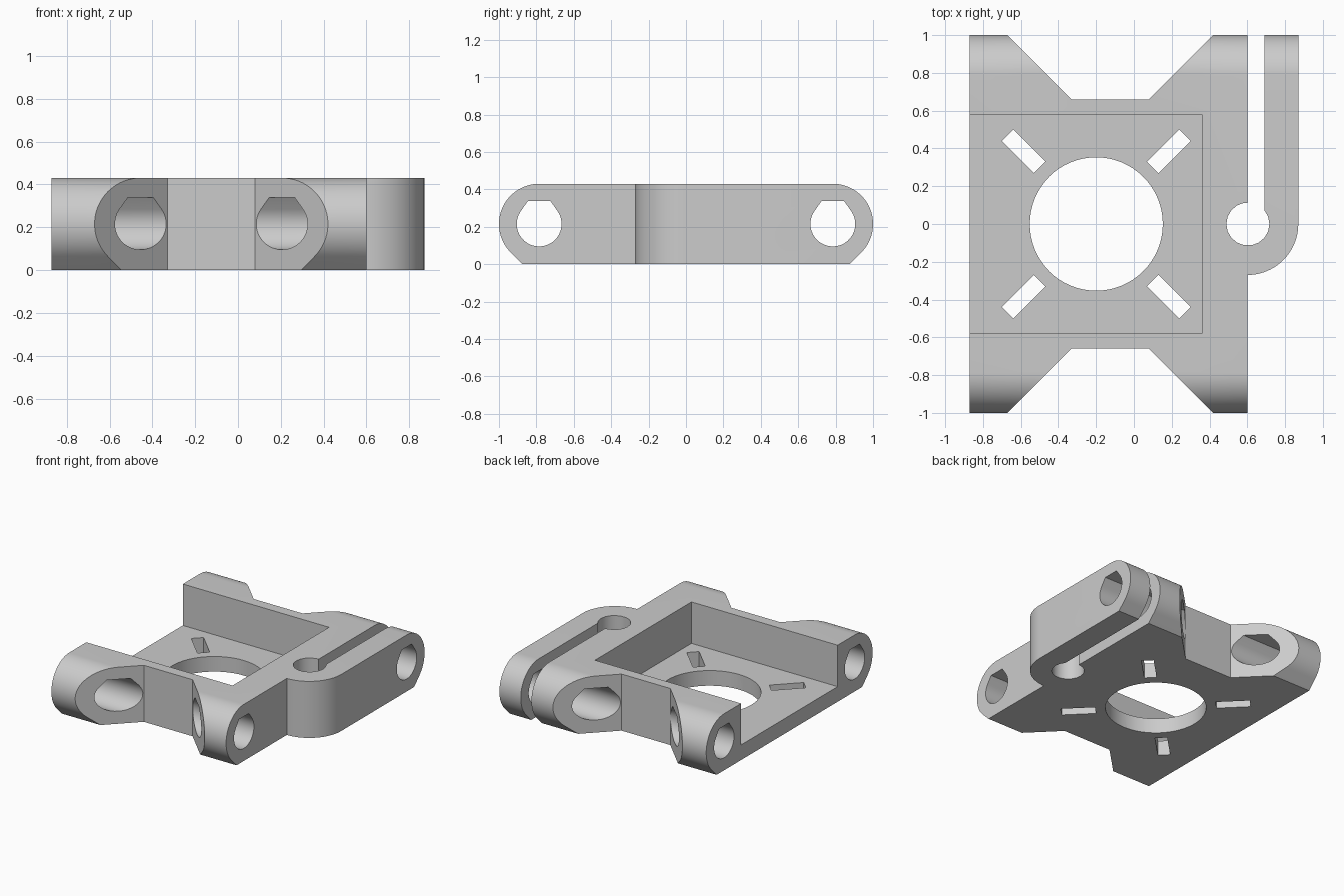
import bpy, bmesh
from math import cos, sin, pi, radians
from mathutils import Matrix, Vector

if "Cube" in bpy.data.objects:
    bpy.data.objects.remove(bpy.data.objects["Cube"])

HEIGHT = 0.43
FLOOR = 0.115
MID = HEIGHT / 2
ROD_Y = 1 - MID

grey = bpy.data.materials.new("plain grey")
grey.use_nodes = True
colour = (0.6, 0.6, 0.6, 1)
grey.diffuse_color = colour
grey.node_tree.nodes["Principled BSDF"].inputs["Base Color"].default_value = colour


def arc(cx, cy, r, start, end, steps):
    angles = [radians(start + (end - start) * i / steps) for i in range(steps + 1)]
    return [(cx + r * cos(a), cy + r * sin(a)) for a in angles]


def circle(cx, cy, r, steps):
    return arc(cx, cy, r, 0, 360, steps)[:-1]


def box(x0, y0, x1, y1):
    return [(x0, y0), (x1, y0), (x1, y1), (x0, y1)]


def prism(name, points, low, high, along_x=False):
    """Extrude a 2D outline along z, or a (y, z) outline along x."""
    bm = bmesh.new()
    place = (lambda p: (low, p[0], p[1])) if along_x else (lambda p: (p[0], p[1], low))
    face = bm.faces.new([bm.verts.new(place(p)) for p in points])
    grown = bmesh.ops.extrude_face_region(bm, geom=[face])["geom"]
    shift = Vector((high - low, 0, 0)) if along_x else Vector((0, 0, high - low))
    bmesh.ops.translate(bm, vec=shift, verts=[g for g in grown if isinstance(g, bmesh.types.BMVert)])
    bmesh.ops.recalc_face_normals(bm, faces=bm.faces)
    mesh = bpy.data.meshes.new(name)
    bm.to_mesh(mesh)
    bm.free()
    mesh.materials.append(grey)
    obj = bpy.data.objects.new(name, mesh)
    bpy.context.collection.objects.link(obj)
    return obj


def combine(target, tool, operation="DIFFERENCE"):
    mod = target.modifiers.new(operation, "BOOLEAN")
    mod.operation, mod.solver, mod.object = operation, "EXACT", tool
    bpy.context.view_layer.objects.active = target
    bpy.ops.object.modifier_apply(modifier=mod.name)
    bpy.data.objects.remove(tool)


# Plan outline: four arms with angled notches and the clamp jaw on the left
notch = [(-0.87, 1), (-0.67, 1), (-0.33, 0.66), (0.08, 0.66), (0.42, 1)]
front = [(x, -y) for x, y in notch] + [(0.6, -1)]
jaw = arc(0.6, 0, 0.27, -90, 0, 20)
bracket = prism("clamp_bracket", front + jaw + [(0.87, 1)] + notch[::-1], 0, HEIGHT)

# Side profile: round ends that run into a 45 degree slope underneath
end = arc(ROD_Y, MID, MID, -45, 90, 30)
foot = ROD_Y + MID * (2 ** 0.5 - 1)
half = [(foot, 0)] + end
profile = half + [(-y, z) for y, z in half[::-1]]
combine(bracket, prism("side_profile", profile, -1, 1, True), "INTERSECT")

# Rod holes along x, with flat-topped roofs
for side in (-1, 1):
    hole = arc(side * ROD_Y, MID, 0.12, 145, 395, 24)
    roof = [(side * ROD_Y + d, MID + 0.123) for d in (0.06, -0.06)]
    combine(bracket, prism("rod_hole", hole + roof, -1, 1, True))

# Pocket open to the right side
combine(bracket, prism("pocket", box(-1, -0.58, 0.36, 0.58), FLOOR, 1))

# Clamp relief hole and slit
combine(bracket, prism("relief_hole", circle(0.603, 0, 0.114, 18), -1, 1))
combine(bracket, prism("clamp_slit", box(0.6, 0.02, 0.69, 1.2), -1, 1))

# Large opening and four diagonal screw slots in the floor
combine(bracket, prism("motor_opening", circle(-0.2, 0, 0.353, 64), -1, 1))
for i in range(4):
    slot = prism("screw_slot", box(0.424, -0.043, 0.665, 0.043), -1, 1)
    slot.data.transform(Matrix.Translation((-0.2, 0, 0)) @ Matrix.Rotation(pi / 4 + i * pi / 2, 4, "Z"))
    combine(bracket, slot)

# Smooth curved walls, keep edges crisp
bpy.ops.object.select_all(action="DESELECT")
bracket.select_set(True)
bpy.context.view_layer.objects.active = bracket
bpy.ops.object.shade_smooth_by_angle(angle=radians(25))
